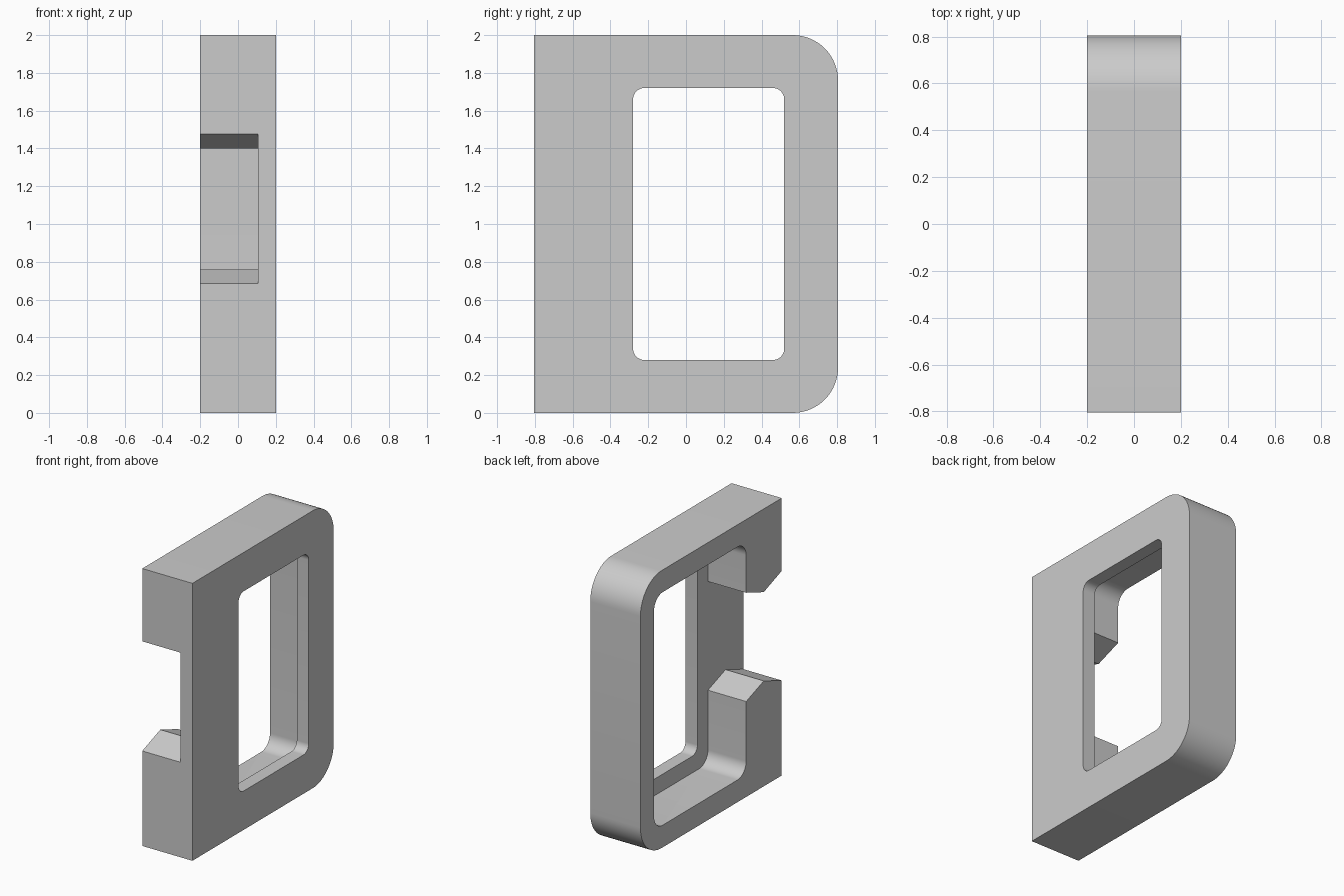
import bpy
import bmesh
from math import cos, sin, pi

if "Cube" in bpy.data.objects:
    bpy.data.objects.remove(bpy.data.objects["Cube"])

HALF_WIDTH, HALF_DEPTH, HEIGHT = 0.2, 0.805, 2.0
PLATE_X = 0.105      # inner face of the thin side plate
OVER = 0.1           # how far cutters overshoot

grey = bpy.data.materials.new("plain grey")
grey.use_nodes = True
colour = (0.6, 0.6, 0.6, 1)
grey.diffuse_color = colour
grey.node_tree.nodes["Principled BSDF"].inputs["Base Color"].default_value = colour


def rounded(y0, y1, z0, z1, back_r, front_r, steps=16):
    """Rectangle in y and z with separate back and front corner radii."""
    corners = [(y1, z1, back_r, 0), (y0, z1, front_r, 1),
               (y0, z0, front_r, 2), (y1, z0, back_r, 3)]
    points = []
    for y, z, r, quarter in corners:
        if r == 0:
            points.append((y, z))
            continue
        cy = y - r if y == y1 else y + r
        cz = z - r if z == z1 else z + r
        for i in range(steps + 1):
            a = (quarter + i / steps) * pi / 2
            points.append((cy + r * cos(a), cz + r * sin(a)))
    return points


def prism(name, outline, x0, x1):
    """Extrude a y-z outline along x."""
    bm = bmesh.new()
    face = bm.faces.new([bm.verts.new((x0, y, z)) for y, z in outline])
    grown = bmesh.ops.extrude_face_region(bm, geom=[face])["geom"]
    verts = [g for g in grown if isinstance(g, bmesh.types.BMVert)]
    bmesh.ops.translate(bm, vec=(x1 - x0, 0, 0), verts=verts)
    bmesh.ops.recalc_face_normals(bm, faces=bm.faces)
    mesh = bpy.data.meshes.new(name)
    bm.to_mesh(mesh)
    bm.free()
    mesh.materials.append(grey)
    obj = bpy.data.objects.new(name, mesh)
    bpy.context.collection.objects.link(obj)
    return obj


# Solid link with a square front and a rounded back
link = prism("link_body", rounded(-HALF_DEPTH, HALF_DEPTH, 0, HEIGHT, 0.24, 0),
             -HALF_WIDTH, HALF_WIDTH)

# Small window through the plate
window = prism("window_cutter", rounded(-0.28, 0.52, 0.28, 1.72, 0.06, 0.06),
               -HALF_WIDTH - OVER, HALF_WIDTH + OVER)

# Larger recess that leaves the plate as a lip
recess = prism("recess_cutter", rounded(-0.4, 0.65, 0.16, 1.84, 0.1, 0.1),
               -HALF_WIDTH - OVER, PLATE_X)

# Front gap between the two pointed arms, mirrored about mid height
lower = [(-0.9, 0.65), (-0.6, 0.76), (-0.35, 0.67)]
upper = [(y, 2.16 - z) for y, z in reversed(lower)]
gap = prism("gap_cutter", lower + upper, -HALF_WIDTH - OVER, PLATE_X)

# Cut, apply and remove the cutters
bpy.ops.object.select_all(action="DESELECT")
link.select_set(True)
bpy.context.view_layer.objects.active = link
for cutter in (window, recess, gap):
    cutter.hide_render = True
    cut = link.modifiers.new(cutter.name, "BOOLEAN")
    cut.operation = "DIFFERENCE"
    cut.solver = "EXACT"
    cut.object = cutter
    bpy.ops.object.modifier_apply(modifier=cut.name)
    bpy.data.objects.remove(cutter)

bpy.ops.object.shade_smooth_by_angle(angle=pi / 6)
